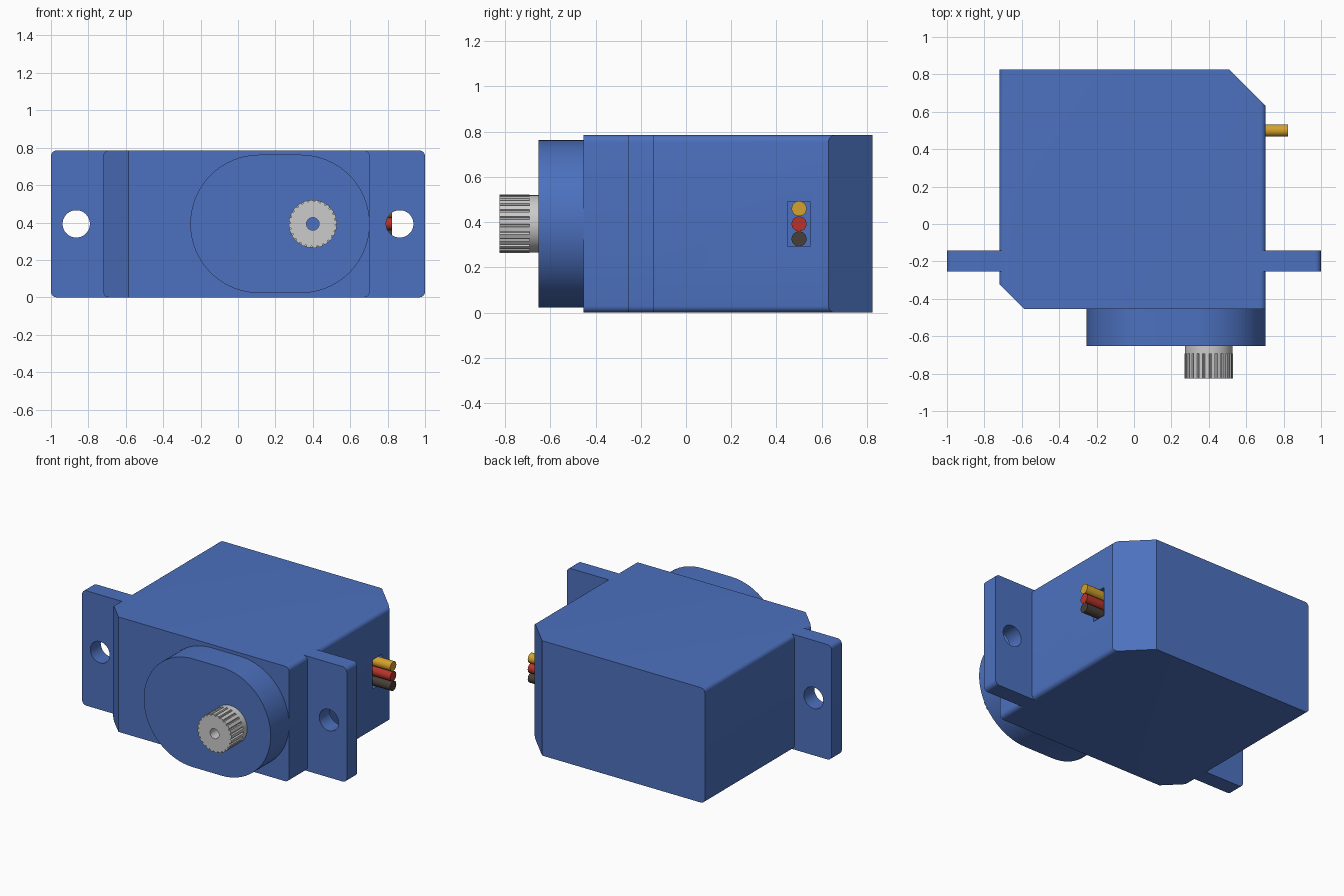
import bpy, bmesh
from math import pi, sin, cos, radians
from mathutils import Matrix, Vector

if "Cube" in bpy.data.objects:
    bpy.data.objects.remove(bpy.data.objects["Cube"])

H = 0.785      # overall height
ZC = H / 2     # height of the shaft axis
RX = 0.704     # right side of the case


def material(name, rgb):
    m = bpy.data.materials.new(name)
    m.diffuse_color = (*rgb, 1)
    m.use_nodes = True
    m.node_tree.nodes["Principled BSDF"].inputs["Base Color"].default_value = m.diffuse_color
    return m


BLUE = material("blue_plastic", (0.073, 0.165, 0.52))


def arc(cx, cz, r, a0, a1, n):
    return [(cx + r * cos(radians(a0 + (a1 - a0) * i / n)),
             cz + r * sin(radians(a0 + (a1 - a0) * i / n))) for i in range(n + 1)]


def circle(cx, cz, r, n=48):
    return arc(cx, cz, r, 0, 360, n)[:-1]


def shade(me, angle=30):
    for p in me.polygons:
        p.use_smooth = True
    me.set_sharp_from_angle(angle=radians(angle))


def plate(name, loops, y0, y1, mat=None):
    """Extrude an x-z outline (further loops are holes) from y0 to y1."""
    cu = bpy.data.curves.new(name, 'CURVE')
    cu.dimensions, cu.fill_mode, cu.extrude = '2D', 'BOTH', (y1 - y0) / 2
    for loop in loops:
        sp = cu.splines.new('POLY')
        sp.points.add(len(loop) - 1)
        for p, (x, z) in zip(sp.points, loop):
            p.co = (x, z, 0, 1)
        sp.use_cyclic_u = True
    tmp = bpy.data.objects.new(name + "_outline", cu)
    bpy.context.collection.objects.link(tmp)
    bpy.context.view_layer.update()
    me = bpy.data.meshes.new_from_object(tmp)
    bpy.data.objects.remove(tmp)
    bm = bmesh.new()
    bm.from_mesh(me)
    bmesh.ops.remove_doubles(bm, verts=bm.verts, dist=1e-4)
    bm.transform(Matrix.Translation((0, (y0 + y1) / 2, 0)) @ Matrix.Rotation(pi / 2, 4, 'X'))
    bmesh.ops.recalc_face_normals(bm, faces=bm.faces)
    bm.to_mesh(me)
    bm.free()
    me.materials.clear()
    if mat:
        me.materials.append(mat)
    shade(me)
    ob = bpy.data.objects.new(name, me)
    bpy.context.collection.objects.link(ob)
    return ob


# Case: rounded rectangle extruded front to back
r = 0.03
outline = (arc(RX - r, H - r, r, 0, 90, 6) + arc(-0.72 + r, H - r, r, 90, 180, 6)
           + arc(-0.72 + r, r, r, 180, 270, 6) + arc(RX - r, r, r, 270, 360, 6))
case = plate("case", [outline], -0.454, 0.825, BLUE)

# Case: two corners sliced off
bm = bmesh.new()
bm.from_mesh(case.data)
for co, no in (((RX, 0.63, 0), (0.195, 0.194, 0)), ((-0.72, -0.32, 0), (-1, -1, 0))):
    bmesh.ops.bisect_plane(bm, geom=bm.verts[:] + bm.edges[:] + bm.faces[:],
                           plane_co=co, plane_no=Vector(no).normalized(), clear_outer=True)
    bmesh.ops.holes_fill(bm, edges=[e for e in bm.edges if e.is_boundary], sides=0)
bmesh.ops.recalc_face_normals(bm, faces=bm.faces)
bm.to_mesh(case.data)
bm.free()

# Case: cable slot in the right side
bpy.ops.mesh.primitive_cube_add(size=1, location=(RX, 0.498, ZC))
cutter = bpy.context.object
cutter.name, cutter.hide_render = "cable_slot_cutter", True
cutter.scale = (0.06, 0.10, 0.20)
mod = case.modifiers.new("cable_slot", 'BOOLEAN')
mod.object, mod.operation, mod.solver = cutter, 'DIFFERENCE', 'EXACT'
bpy.context.view_layer.objects.active = case
bpy.ops.object.modifier_apply(modifier=mod.name)
bpy.data.objects.remove(cutter)
shade(case.data)

# Mounting tabs with screw holes
for side, s in (("left", -1), ("right", 1)):
    inner = 0.674 if s > 0 else 0.69
    tab = ([(inner, 0)] + arc(1 - r, r, r, -90, 0, 6)
           + arc(1 - r, H - r, r, 0, 90, 6) + [(inner, H)])
    hole = circle(0.865, ZC, 0.073)
    plate(side + "_mounting_tab", [[(s * x, z) for x, z in l] for l in (tab, hole)],
          -0.254, -0.142, BLUE)

# Gear housing on the front
R = 0.37
plate("gear_housing", [arc(RX - R, ZC, R, -90, 90, 32) + arc(0.115, ZC, R, 90, 270, 32)],
      -0.653, -0.454, BLUE)

# Output shaft: collar and toothed end, both bored
SX = 0.40
bore = circle(SX, ZC, 0.034, 32)
plate("shaft_collar", [circle(SX, ZC, 0.127), bore], -0.693, -0.653)
teeth = 24
profile = []
for i in range(teeth):
    for f, rad in ((0.0, 0.129), (0.6, 0.129), (0.72, 0.119), (0.88, 0.119)):
        a = 2 * pi * (i + f) / teeth
        profile.append((SX + rad * cos(a), ZC + rad * sin(a)))
plate("shaft_spline", [profile, bore], -0.825, -0.693)

# Cable wires
for name, z, rgb in (("yellow", 0.46, (0.66, 0.36, 0.025)), ("red", ZC, (0.48, 0.034, 0.024)),
                     ("brown", 0.326, (0.065, 0.05, 0.04))):
    bpy.ops.mesh.primitive_cylinder_add(vertices=32, radius=0.033, depth=0.15,
                                        location=(0.748, 0.50, z), rotation=(0, pi / 2, 0))
    wire = bpy.context.object
    wire.name = name + "_wire"
    wire.data.materials.append(material(name + "_insulation", rgb))
    shade(wire.data)
